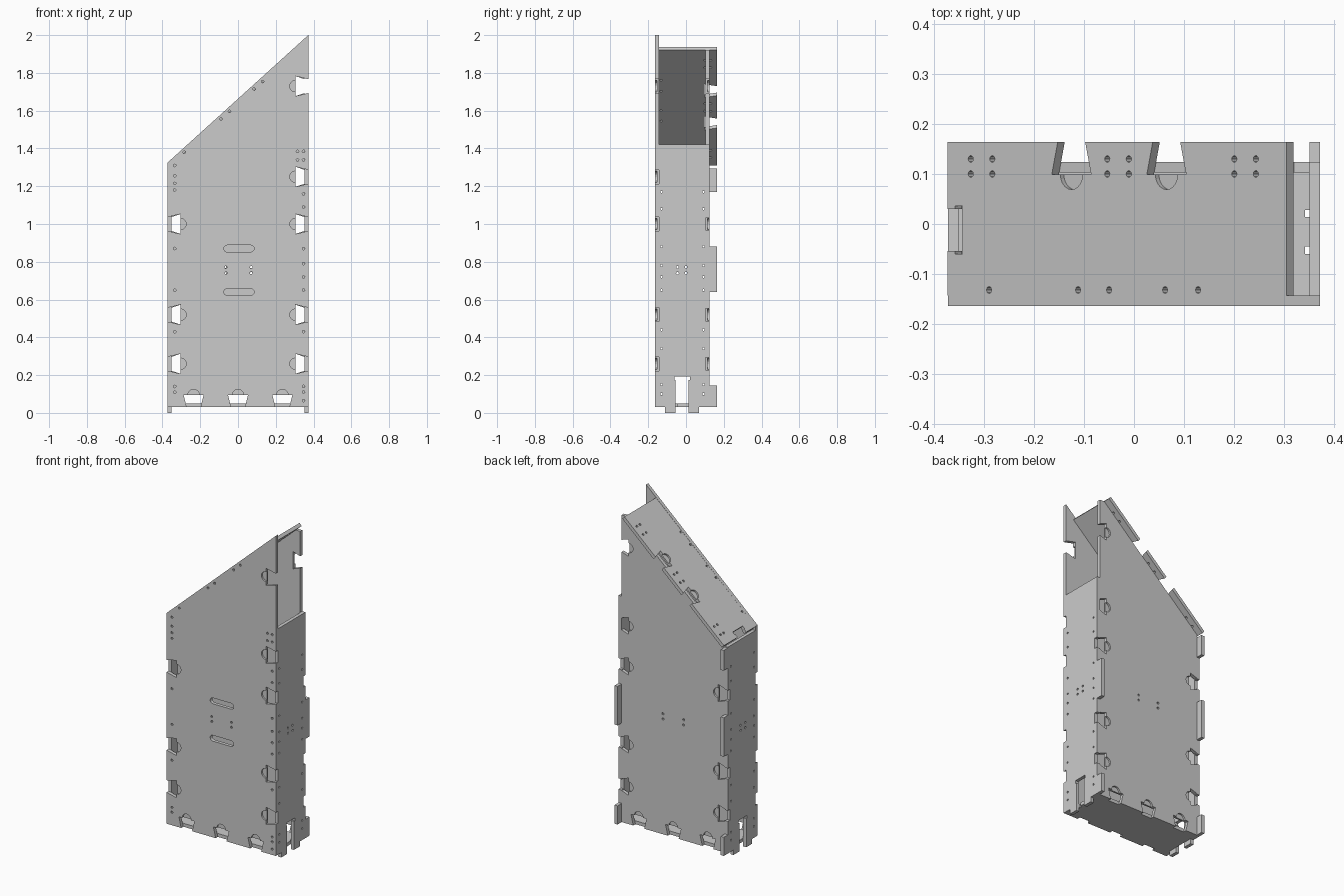
import bpy, bmesh, math
from mathutils import Vector

if "Cube" in bpy.data.objects:
    bpy.data.objects.remove(bpy.data.objects["Cube"])

T = 0.021                      # sheet thickness
SLOPE = math.atan2(0.612, 0.678)
CS, SN = math.cos(SLOPE), math.sin(SLOPE)
X, Y, Z = Vector((1, 0, 0)), Vector((0, 1, 0)), Vector((0, 0, 1))


def prism(bm, outline, w0, w1, frame):
    """Extrude a 2D outline between two depths in a panel frame."""
    o, u, v, w = frame
    lo, hi = [[bm.verts.new(o + u * p[0] + v * p[1] + w * d) for p in outline] for d in (w0, w1)]
    bm.faces.new(lo)
    bm.faces.new(hi)
    n = len(outline)
    for i in range(n):
        j = (i + 1) % n
        bm.faces.new((lo[i], lo[j], hi[j], hi[i]))


def make_object(name, shapes, frame):
    bm = bmesh.new()
    for outline, w0, w1 in shapes:
        prism(bm, outline, w0, w1, frame)
    bmesh.ops.recalc_face_normals(bm, faces=bm.faces)
    me = bpy.data.meshes.new(name)
    bm.to_mesh(me)
    bm.free()
    ob = bpy.data.objects.new(name, me)
    bpy.context.collection.objects.link(ob)
    return ob


def panel(name, outline, frame, holes=(), pockets=()):
    """Sheet with through holes and half-depth pockets."""
    ob = make_object(name, [(outline, -T, 0)], frame)
    cuts = [(h, -T - 0.01, 0.01) for h in holes] + [(p, -T / 2, 0.01) for p in pockets]
    if cuts:
        cutter = make_object(name + "_cutter", cuts, frame)
        cutter.hide_render = True
        mod = ob.modifiers.new("cuts", 'BOOLEAN')
        mod.operation, mod.solver, mod.object = 'DIFFERENCE', 'EXACT', cutter
        bpy.context.view_layer.update()
        me = bpy.data.meshes.new_from_object(ob.evaluated_get(bpy.context.evaluated_depsgraph_get()))
        ob.modifiers.clear()
        ob.data = me
        bpy.data.objects.remove(cutter)
    return ob


def circle(cx, cy, r, n=20):
    return [(cx + r * math.cos(2 * math.pi * i / n), cy + r * math.sin(2 * math.pi * i / n)) for i in range(n)]


def hole(cx, cy, r=0.007):
    return circle(cx, cy, r, 8)


def quad(cx, cy, dx, dy):
    return [hole(cx + a * dx, cy + b * dy) for a in (-1, 1) for b in (-1, 1)]


def stadium(cx, cy, half, r, n=8):
    pts = []
    for s, a0 in ((1, -math.pi / 2), (-1, math.pi / 2)):
        pts += [(cx + s * half + r * math.cos(a0 + math.pi * i / n), cy + r * math.sin(a0 + math.pi * i / n))
                for i in range(n + 1)]
    return pts


def dove(x, y, dx, dy, depth, pockets):
    """Dovetail notch on a counter-clockwise edge travelling along (dx, dy)."""
    nx, ny = -dy, dx
    pockets.append(circle(x + nx * depth, y + ny * depth, 0.03))
    return [(x + dx * a + nx * b, y + dy * a + ny * b)
            for a, b in ((-0.037, 0), (-0.053, depth), (0.053, depth), (0.037, 0))]


def wall_outline(half, side_depth, top, pockets):
    """Front or back wall: notched bottom and sides under a slanted top."""
    pts = [(-half, 0.03)]
    for x in (-0.235, 0, 0.235):
        pts += dove(x, 0.03, 1, 0, 0.065, pockets)
    pts.append((half, 0.03))
    for z in (0.26, 0.52, 1.0, 1.25, 1.73):
        pts += dove(half, z, 0, 1, side_depth, pockets)
    pts += top
    for z in (1.0, 0.52, 0.26):
        pts += dove(-half, z, 0, -1, side_depth, pockets)
    return pts


# Front wall with two hand slots
pk = []
outline = wall_outline(0.372, 0.068, [(0.372, 2.0), (-0.372, 1.326)], pk)
holes = [stadium(0.005, z, 0.062, 0.018) for z in (0.64, 0.87)]
holes += quad(-0.064, 0.756, 0, 0.015)[:2] + quad(0.07, 0.756, 0, 0.015)[:2]
holes += [hole(-0.335, z) for z in (0.11, 0.14, 0.43, 0.65, 0.87, 1.18, 1.215, 1.255, 1.31)]
holes += [hole(0.347, z) for z in (0.065, 0.11, 0.14, 0.43, 0.65, 0.72, 0.79, 0.87, 1.09, 1.16)]
holes += [hole(x, z) for x in (0.315, 0.347) for z in (1.34, 1.385)]
holes += [hole(x, 1.662 + 0.9027 * x - 0.025) for x in (-0.285, -0.09, -0.045, 0.085, 0.13)]
panel("front_wall", outline, (-0.164 * Y, X, Z, -Y), holes, pk)

# Back wall, set between the sides and below the lid
pk = []
outline = wall_outline(0.351, 0.047, [(0.351, 1.92), (0.32, 1.92), (-0.351, 1.315)], pk)
holes = [hole(x, z) for x in (-0.07, 0.07) for z in (0.74, 0.772)]
panel("back_wall", outline, (0.124 * Y, X, Z, Y), holes, pk)


def side(name, sx, height, tabs):
    """Side wall with foot, cable slot and tabs beyond the back wall."""
    pts = [(-0.143, 0.03), (-0.11, 0.03), (-0.11, 0), (-0.055, 0), (-0.055, 0.175), (-0.062, 0.175),
           (-0.062, 0.193), (0.022, 0.193), (0.022, 0.175), (0.012, 0.175), (0.012, 0), (0.07, 0),
           (0.07, 0.03)]
    if tabs[0][0] > 0.03:
        pts.append((0.124, 0.03))
    steps = [(z0, z1, 0.164) for z0, z1 in tabs]
    steps += [(z - 0.033, z + 0.033, 0.104) for z in (0.26, 0.52, 1.0)]
    for z0, z1, y in sorted(steps):
        pts += [(0.124, z0), (y, z0), (y, z1), (0.124, z1)]
    pts = [p for i, p in enumerate(pts) if i == 0 or p != pts[i - 1]]
    pts += [(0.124, height), (-0.143, height)]
    hs = [hole(y, z) for y in (-0.045, 0, ) for z in (0.74, 0.772)]
    hs += [hole(y, z, 0.006) for y in (-0.13, 0.093)
           for z in (0.1, 0.15, 0.34, 0.44, 0.65, 0.72, 0.78, 0.88, 1.08, 1.17)]
    panel(name, pts, (0.372 * sx * X, Y, Z, sx * X), hs)


side("right_wall", 1, 1.42, [(0.03, 0.145), (0.64, 0.88)])
side("left_wall", -1, 1.30, [(0.03, 0.145), (0.64, 0.88), (1.17, 1.295)])

# Sloped lid
L = 0.913
pk = []
outline = [(0, -0.143), (L, -0.143), (L, 0.164)]
for u in (0.59, 0.334):
    outline += dove(u, 0.164, -1, 0, 0.065, pk)
outline += [(0, 0.164), (0, 0.03), (0.02, 0.03), (0.02, 0.036), (0.04, 0.036), (0.04, -0.06),
            (0.02, -0.06), (0.02, -0.054), (0, -0.054)]
holes = []
for x in (-0.305, -0.032, 0.222):
    holes += quad((x + 0.373) / CS, 0.115, 0.029, 0.015)
holes += [hole((x + 0.373) / CS, -0.132) for x in (-0.29, -0.112, -0.05, 0.062, 0.128)]
panel("sloped_lid", outline, (Vector((-0.373, 0, 1.325)), Vector((CS, 0, SN)), Y, Vector((-SN, 0, CS))), holes, pk)

# Floor, with notches at the cable slots and clear of the dovetails
outline = []
for s in (1, -1):
    outline += [(s * a, s * b) for a, b in ((0.351, -0.143), (0.351, -0.06), (0.342, -0.06), (0.342, -0.045),
                                            (0.351, -0.045), (0.351, 0.014), (0.342, 0.014), (0.342, 0.028),
                                            (0.351, 0.028), (0.351, 0.103))] if s > 0 else [(-0.351, 0.103), (-0.351, -0.143)]
panel("floor", outline, (0.051 * Z, X, Y, Z))
